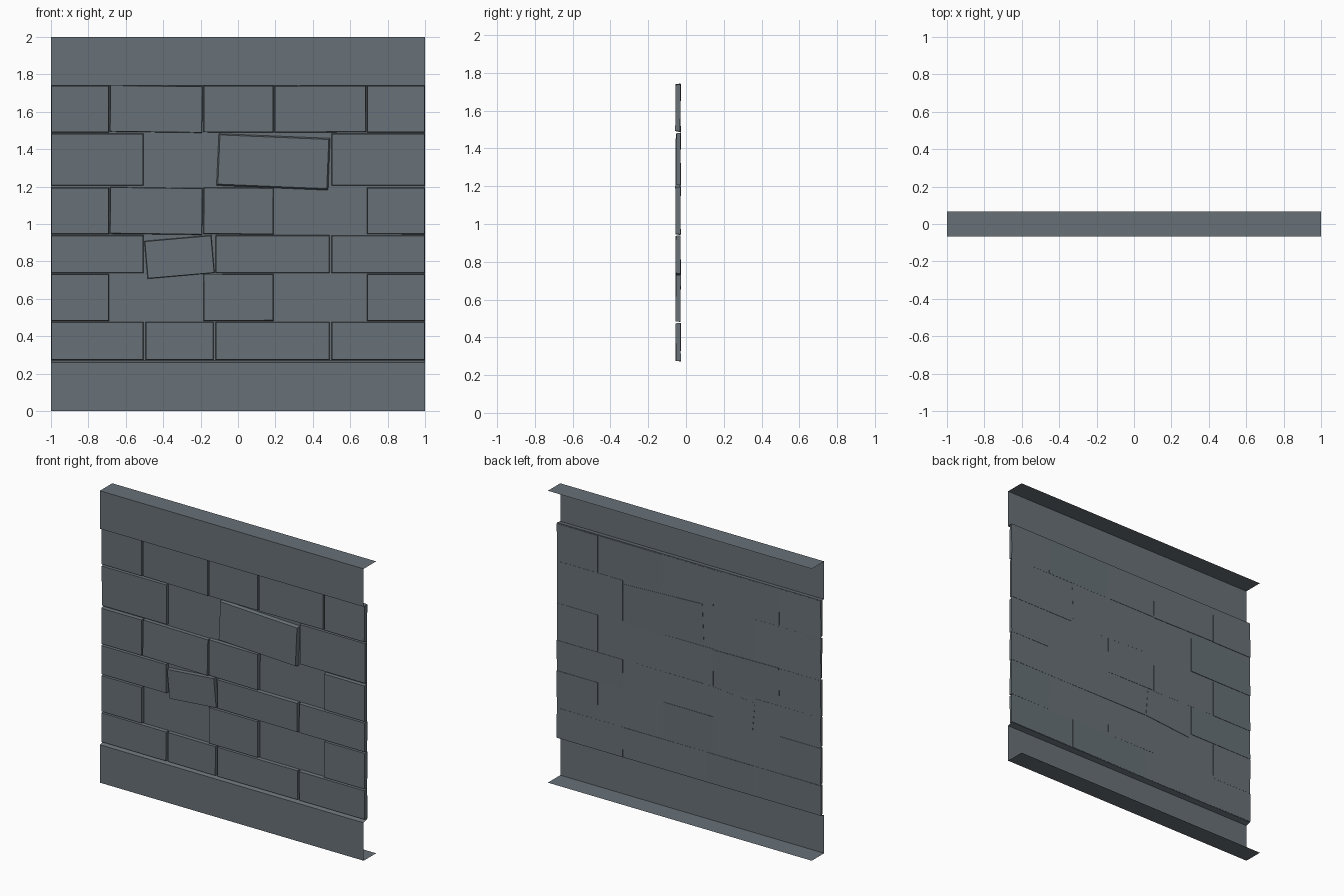
import bpy, bmesh, math, random
from mathutils import Matrix, Vector

if "Cube" in bpy.data.objects:
    bpy.data.objects.remove(bpy.data.objects["Cube"])

random.seed(4)
stone = bpy.data.materials.new("slate grey")
stone.diffuse_color = (0.138, 0.165, 0.185, 1)
stone.use_nodes = True
stone.node_tree.nodes["Principled BSDF"].inputs["Base Color"].default_value = stone.diffuse_color

FRONT, BACK, PANEL = -0.067, 0.067, -0.031


def add_object(name, bm):
    bmesh.ops.recalc_face_normals(bm, faces=bm.faces)
    mesh = bpy.data.meshes.new(name)
    bm.to_mesh(mesh)
    bm.free()
    mesh.materials.append(stone)
    obj = bpy.data.objects.new(name, mesh)
    bpy.context.collection.objects.link(obj)
    return obj


# Wall shell: one open (y, z) profile swept across x, with cap, band, recess, band, base
profile = [(BACK, 2), (FRONT, 2), (FRONT, 1.74), (PANEL, 1.745),
           (PANEL, 0.27), (FRONT, 0.26), (FRONT, 0), (BACK, 0)]
bm = bmesh.new()
left = [bm.verts.new((-1, y, z)) for y, z in profile]
right = [bm.verts.new((1, y, z)) for y, z in profile]
for i in range(len(profile) - 1):
    bm.faces.new((left[i], left[i + 1], right[i + 1], right[i]))
shell = add_object("wall_shell", bm)
# Open shell: make the front of it face -y
if max(shell.data.polygons, key=lambda p: p.area).normal.y > 0:
    shell.data.flip_normals()


def brick(name, x0, x1, z0, z1, turn=0.0, lean=None, front=-0.055, taper=0.003):
    """Tapered block set on the recessed panel, turned in the wall plane."""
    w, h, d = x1 - x0, z1 - z0, -0.029 - front
    bm = bmesh.new()
    bmesh.ops.create_cube(bm, size=1)
    for v in bm.verts:
        s = taper if v.co.y < 0 else 0
        v.co = Vector((v.co.x * (w - 2 * s), v.co.y * d, v.co.z * (h - 2 * s)))
    if lean is None:
        lean = random.uniform(-0.8, 0.8)
    yaw = random.uniform(-0.3, 0.3)
    rot = (Matrix.Rotation(math.radians(turn), 4, 'Y')
           @ Matrix.Rotation(math.radians(lean), 4, 'X')
           @ Matrix.Rotation(math.radians(yaw), 4, 'Z'))
    mid = Vector(((x0 + x1) / 2, (front - 0.029) / 2, (z0 + z1) / 2))
    bmesh.ops.transform(bm, matrix=Matrix.Translation(mid) @ rot, verts=bm.verts)
    for v in bm.verts:          # keep the end bricks flush with the wall sides
        v.co.x = max(-1, min(1, v.co.x))
    add_object(name, bm)


# Courses: (bottom, top, brick spans); gaps in the list are missing bricks
A, B, C, D, E = (-1, -.69), (-.685, -.19), (-.185, .19), (.195, .685), (.69, 1)
P, Q, R, S = (-1, -.505), (-.495, -.13), (-.12, .49), (.5, 1)
courses = [(.273, .477, [P, Q, R, S]),
           (.482, .732, [A, C, E]),
           (.737, .94, [P, R, S]),
           (.945, 1.195, [A, B, C, E]),
           (1.205, 1.483, [P, S]),
           (1.49, 1.74, [A, B, C, D, E])]
for r, (z0, z1, spans) in enumerate(courses):
    for c, (x0, x1) in enumerate(spans):
        inner = abs(x0) < 1 and abs(x1) < 1
        turn = random.uniform(-0.5, 0.9) if inner and x1 - x0 < .55 else 0
        brick(f"brick_{r + 1}_{c + 1}", x0, x1, z0, z1, turn,
              front=-0.05 if r == 4 else -0.055)

# Two loose, clearly turned bricks
brick("loose_small_brick", -.493, -.133, .722, .925, turn=-5, lean=0.6)
brick("loose_large_brick", -.11, .488, 1.193, 1.472, turn=2.4, lean=-0.6, taper=0.008)
